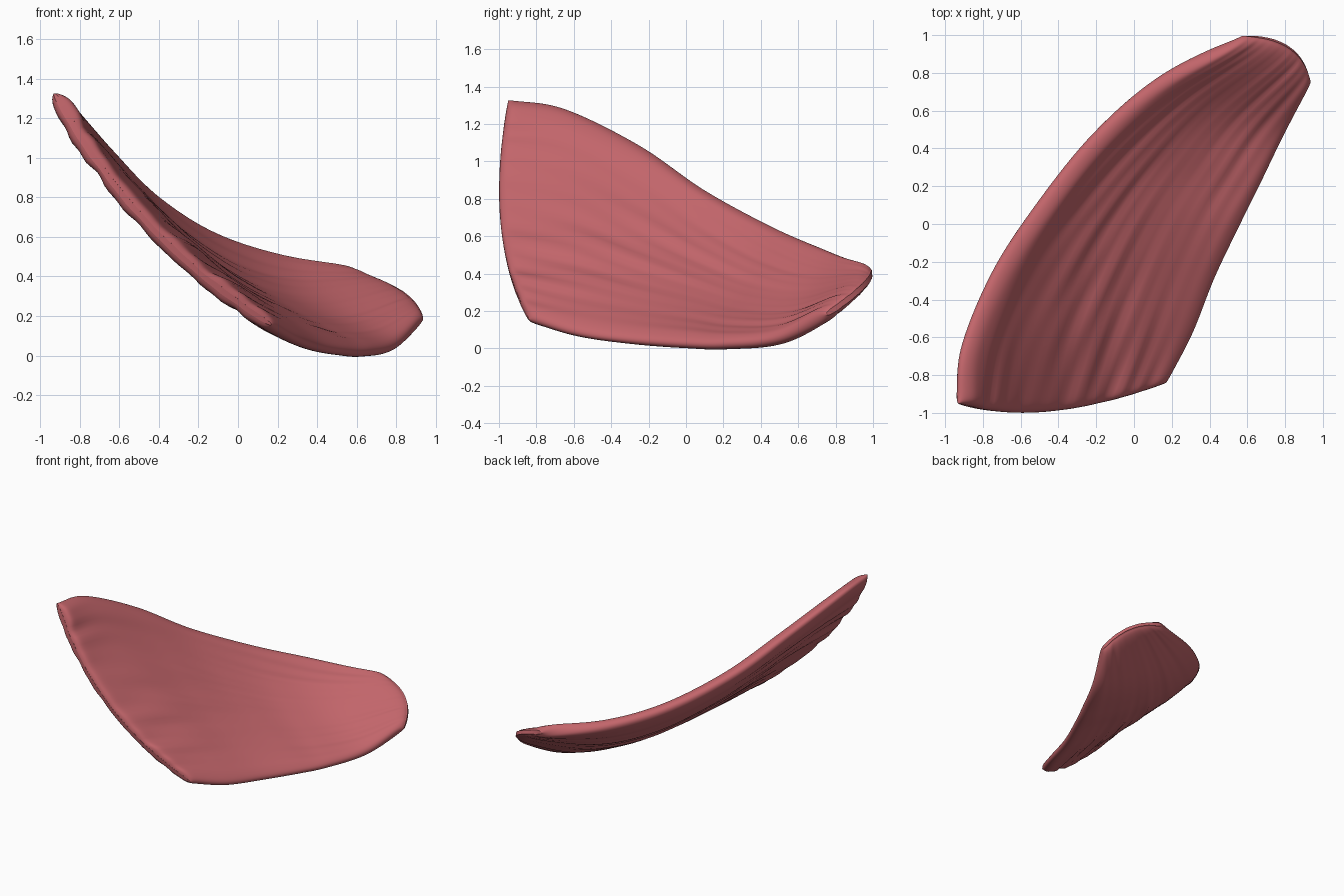
import bpy
import bmesh
from math import cos, sin, pi, sqrt, copysign, exp
from mathutils import Vector

cube = bpy.data.objects.get("Cube")
if cube:
    bpy.data.objects.remove(cube)

# Rails along the length, front to tip: upper rim, middle line, lower rim
upper_rim = [(-.93, -.95, 1.325), (-.905, -.65, 1.275), (-.74, -.25, 1.08),
             (-.51, .10, .84), (-.21, .47, .64), (.14, .77, .51), (.57, .995, .41)]
middle = [(-.45, -.99, .66), (-.34, -.61, .60), (-.20, -.27, .48),
          (-.03, .055, .36), (.18, .35, .26), (.43, .63, .235), (.82, .935, .32)]
lower_rim = [(.17, -.84, .155), (.305, -.58, .075), (.425, -.28, .035),
             (.56, 0, .018), (.66, .20, .018), (.80, .49, .05), (.935, .75, .18)]


def along(rail, v):
    """Smooth interpolation of a rail at v in 0..1."""
    pts = [Vector(p) for p in rail]
    pts = [2 * pts[0] - pts[1]] + pts + [2 * pts[-1] - pts[-2]]
    f = v * (len(rail) - 1)
    i = min(max(int(f), 0), len(rail) - 2)
    t = f - i
    a, b, c, d = pts[i:i + 4]
    return .5 * (2 * b + (c - a) * t + (2 * a - 5 * b + 4 * c - d) * t ** 2
                 + (3 * b - a - 3 * c + d) * t ** 3)


def sheet(u, v):
    """Parabola across the three rails."""
    l, m, r = (along(rail, v) for rail in (upper_rim, middle, lower_rim))
    return (l * (1 - u) * (1 - 2 * u) + m * 4 * u * (1 - u)
            + r * u * (2 * u - 1))


def normal(u, v):
    e = .01
    return (sheet(u + e, v) - sheet(u - e, v)).cross(
        sheet(u, min(v + e, 1)) - sheet(u, max(v - e, 0))).normalized()


def wrinkles(u, v, side):
    """Irregular long grooves fading at the tip, different on each side."""
    w = sin(2 * pi * (5 * u + .6 * v) + 1.5 * sin(5 * v) + side)
    w += .8 * sin(2 * pi * (11 * u - .9 * v) + 2 * sin(4 * v + 6 * u))
    w *= .6 + .4 * sin(7 * v + 9 * u + side)
    return .007 * w * (1 - .6 * v) * min(1, 9 * u * (1 - u))


def thick_rim(u, v):
    """Raised roll along the upper rim of the inner side."""
    return .025 * exp(-((u - .06) / .06) ** 2) * (1 - .5 * v)


def end_rounding(v):
    """Thickness factor, tight at the front edge and softer at the tip."""
    power = 60 if v < .5 else 24
    return max(.3, sqrt(1 - abs(2 * v - 1) ** power))


# Closed rings around the sheet, stacked from front edge to tip
around, rows = 128, 72
bm = bmesh.new()
rings = []
for j in range(rows + 1):
    v = (1 - cos(pi * j / rows)) / 2
    taper = end_rounding(v)
    ring = []
    for i in range(around):
        a = 2 * pi * i / around
        u = (1 - cos(a)) / 2
        profile = taper * sqrt(max(0, 1 - abs(cos(a)) ** 14))
        side = copysign(1, sin(a))
        off = side * .047 * profile + wrinkles(u, v, side) * profile
        if side > 0:
            off += thick_rim(u, v) * profile
        ring.append(bm.verts.new(sheet(u, v) + normal(u, v) * off))
    rings.append(ring)
for low, high in zip(rings, rings[1:]):
    for i in range(around):
        k = (i + 1) % around
        bm.faces.new((low[i], low[k], high[k], high[i]))

# Narrow caps at the front and the tip
for ring in (rings[0], rings[-1]):
    for i in range(around // 2):
        quad = [ring[i], ring[i + 1], ring[-i - 1], ring[-i]]
        bm.faces.new(list(dict.fromkeys(quad)))
bmesh.ops.recalc_face_normals(bm, faces=bm.faces)

mesh = bpy.data.meshes.new("curved_slice")
bm.to_mesh(mesh)
bm.free()
slice_obj = bpy.data.objects.new("curved_slice", mesh)
bpy.context.collection.objects.link(slice_obj)

# Dusty red
red = bpy.data.materials.new("dusty_red")
red.use_nodes = True
colour = (.54, .13, .145, 1)
red.diffuse_color = colour
red.node_tree.nodes["Principled BSDF"].inputs["Base Color"].default_value = colour
mesh.materials.append(red)

bpy.ops.object.select_all(action='DESELECT')
slice_obj.select_set(True)
bpy.context.view_layer.objects.active = slice_obj
bpy.ops.object.shade_smooth_by_angle(angle=pi / 3)
